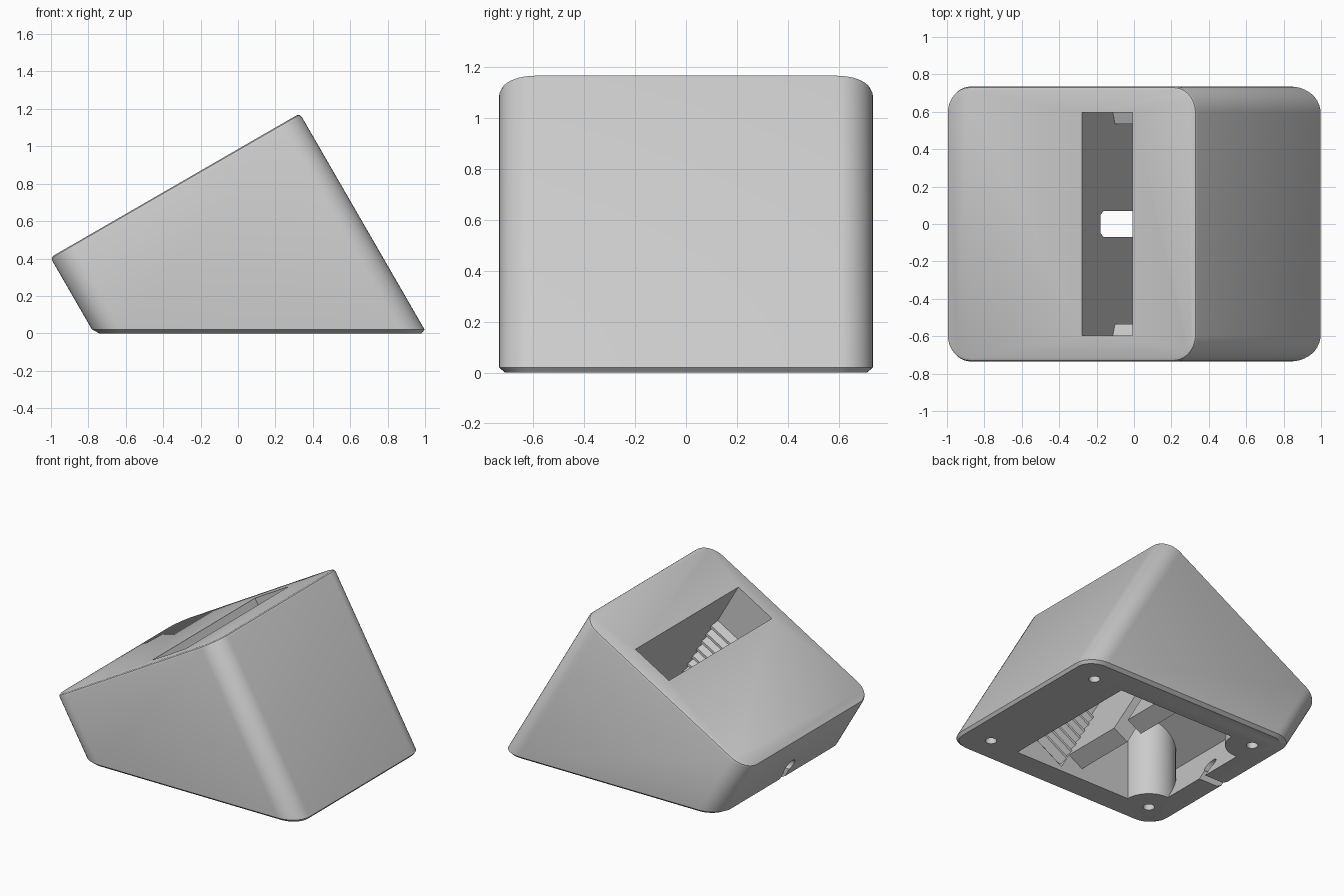
import bpy, bmesh, math
from mathutils import Vector

if "Cube" in bpy.data.objects:
    bpy.data.objects.remove(bpy.data.objects["Cube"])

grey = bpy.data.materials.new("light grey plastic")
grey.use_nodes = True
colour = (0.6, 0.6, 0.6, 1)
grey.diffuse_color = colour
grey.node_tree.nodes["Principled BSDF"].inputs["Base Color"].default_value = colour

# Tilted frame: U runs up the sloping top, N is its normal
TILT = math.radians(30)
U = Vector((math.cos(TILT), 0, math.sin(TILT)))
N = Vector((-math.sin(TILT), 0, math.cos(TILT)))
TOP = 0.853


def at(u, y, n):
    return U * u + N * n + Vector((0, y, 0))


def make(name, bm):
    bmesh.ops.recalc_face_normals(bm, faces=bm.faces)
    mesh = bpy.data.meshes.new(name)
    bm.to_mesh(mesh)
    bm.free()
    mesh.materials.append(grey)
    obj = bpy.data.objects.new(name, mesh)
    bpy.context.collection.objects.link(obj)
    return obj


def loft(name, rings):
    bm = bmesh.new()
    loops = [[bm.verts.new(p) for p in ring] for ring in rings]
    for a, b in zip(loops, loops[1:]):
        for i in range(len(a)):
            j = (i + 1) % len(a)
            bm.faces.new((a[i], a[j], b[j], b[i]))
    bm.faces.new(loops[0])
    bm.faces.new(loops[-1])
    return make(name, bm)


def prism(name, points, offset):
    return loft(name, [points, [p + offset for p in points]])


def rod(name, start, end, radius, sides=32):
    axis = (end - start).normalized()
    a = axis.orthogonal().normalized()
    b = axis.cross(a)
    ring = [start + (a * math.cos(t) + b * math.sin(t)) * radius
            for t in (math.tau * i / sides for i in range(sides))]
    return prism(name, ring, end - start)


def cut(target, cutter):
    cutter.hide_render = True
    mod = target.modifiers.new("cut", "BOOLEAN")
    mod.operation = "DIFFERENCE"
    mod.solver = "EXACT"
    mod.object = cutter
    bpy.context.view_layer.objects.active = target
    bpy.ops.object.modifier_apply(modifier=mod.name)
    bpy.data.objects.remove(cutter)


def outline(inset=0, radius=0.14, steps=10):
    """Rounded rectangle in (u, y)."""
    r = radius - inset
    pts = []
    for k, (su, sy) in enumerate(((1, 1), (-1, 1), (-1, -1), (1, -1))):
        for i in range(steps + 1):
            t = math.pi / 2 * (k + i / steps)
            pts.append((0.104 + su * (0.77 - radius) + r * math.cos(t),
                        sy * (0.735 - radius) + r * math.sin(t)))
    return pts


def ring_at_height(z, inset):
    return [at(u, y, (z - u * U.z) / N.z) for u, y in outline(inset)]


def ring_at_depth(depth, inset):
    return [at(u, y, TOP - depth) for u, y in outline(inset)]


# Wedge shell: tilted rounded block sliced flat at the base
body = loft("dock_body", [
    ring_at_height(0, 0.024), ring_at_height(0.02, 0),
    ring_at_depth(0.02, 0), ring_at_depth(0.006, 0.006), ring_at_depth(0, 0.02)])

# Hollow interior, leaving a hanging plate behind the slot and two screw posts
section = [(-0.511, -1), (0.484, -1), (0.484, 0.07),
           (0.04, 0.07), (0.04, 0.73), (-0.511, 0.73)]
WALL = 0.535
cavity = prism("cavity_cutter", [at(u, -WALL, n) for u, n in section],
               Vector((0, 2 * WALL, 0)))
SCREW_Y = 0.533
for s in (-1, 1):
    p = Vector((-0.575, s * SCREW_Y, 0))
    cut(cavity, rod("post", p - Vector((0, 0, 1)), p + Vector((0, 0, 1)), 0.18, 48))
cut(body, cavity)

# Slot with ribbed end walls
side = [(0.595, 1.1), (0.595, 0.52)]
ribs, pitch = 7, 0.075
for i in range(ribs):
    n = 0.52 - i * pitch
    side += [(WALL, n - pitch * 0.3), (WALL, n - pitch * 0.55), (0.585, n - pitch)]
side.append((WALL, -0.06))
profile = side + [(-y, n) for y, n in reversed(side)]
cut(body, prism("slot_cutter", [at(0.17, y, n) for y, n in profile], U * 0.314))

# Cable notch in the hanging plate
notch = [(-0.07, -0.1), (0.07, -0.1), (0.07, 0.62),
         (0.05, 0.65), (-0.05, 0.65), (-0.07, 0.62)]
cut(body, prism("notch_cutter", [at(-0.03, y, n) for y, n in notch], U * 0.25))

# Keyhole cable exit in the short wall
cut(body, rod("cable_hole_cutter", Vector((-1.1, 0, 0.12)), Vector((-0.5, 0, 0.12)), 0.05))
slit = [Vector((-1.1, y, z)) for y, z in
        ((-0.03, -0.1), (0.03, -0.1), (0.03, 0.12), (-0.03, 0.12))]
cut(body, prism("cable_slit_cutter", slit, Vector((0.6, 0, 0))))

# Screw holes in the base
for x in (-0.575, 0.79):
    for s in (-1, 1):
        p = Vector((x, s * SCREW_Y, -0.1))
        cut(body, rod("screw_cutter", p, p + Vector((0, 0, 0.3)), 0.038, 24))

bpy.ops.object.select_all(action="DESELECT")
body.select_set(True)
bpy.context.view_layer.objects.active = body
bpy.ops.object.shade_smooth_by_angle(angle=math.radians(30))
